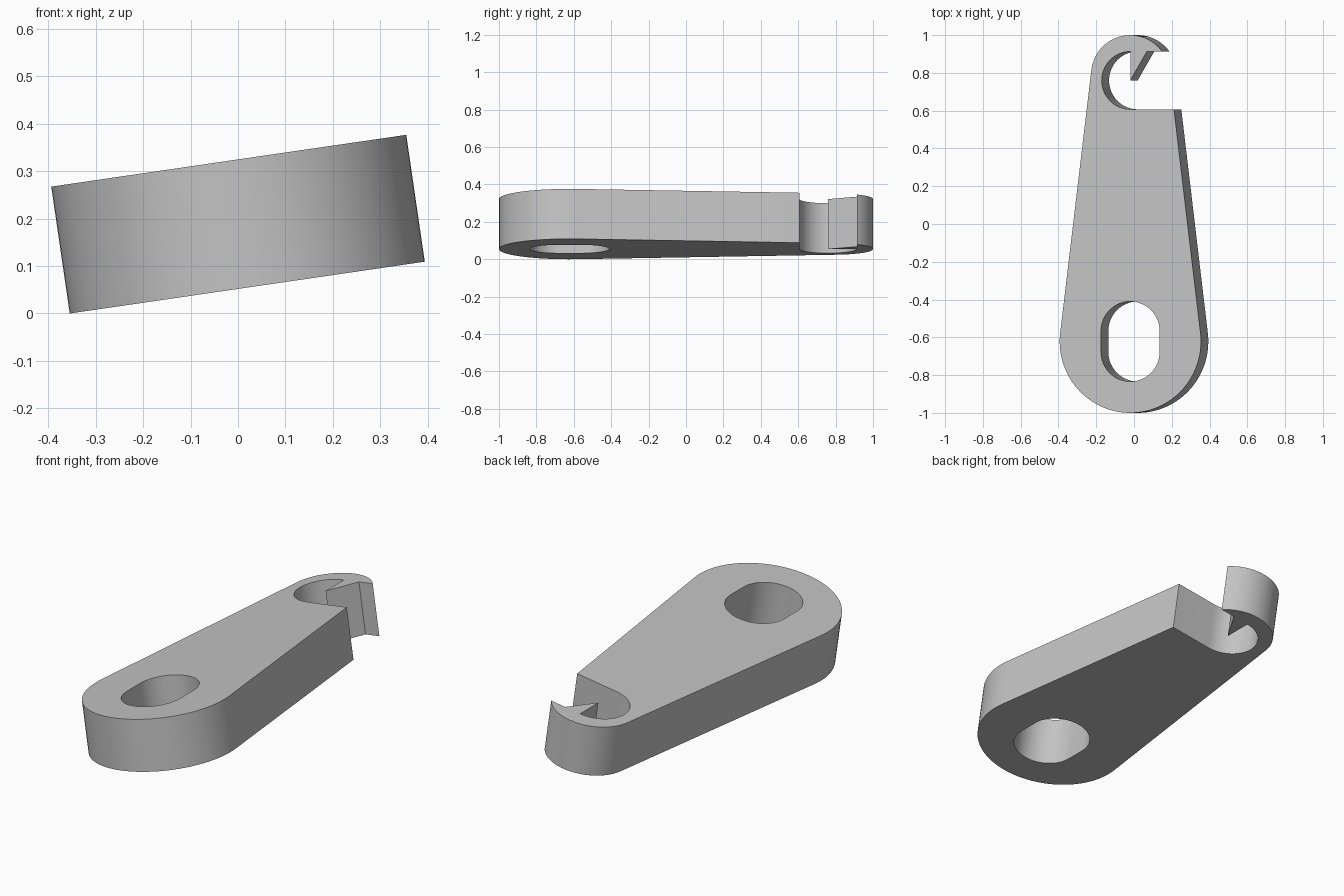
import bpy, bmesh
from math import sin, cos, tan, asin, pi, radians
from mathutils import Matrix

if "Cube" in bpy.data.objects:
    bpy.data.objects.remove(bpy.data.objects["Cube"], do_unlink=True)

THICK = 0.27
TILT = radians(8.3)
BIG_Y, BIG_R = -0.622, 0.378      # wide rounded end
TIP_Y, TIP_R = 0.79, 0.21         # narrow hooked end
EYE_Y, EYE_R = 0.76, 0.153        # round opening inside the hook
SLOT_R, SLOT_HALF = 0.157, 0.055  # long hole in the wide end


def arc(cy, r, start, end, steps):
    return [(r * cos(start + (end - start) * i / steps),
             cy + r * sin(start + (end - start) * i / steps)) for i in range(steps + 1)]


# Outline: wide end, straight tapered sides, hook and barb
lean = asin((BIG_R - TIP_R) / (TIP_Y - BIG_Y))
low, high = EYE_Y - EYE_R, EYE_Y + EYE_R
side_x = (TIP_R + (TIP_Y - low) * sin(lean)) / cos(lean)
outline = arc(BIG_Y, BIG_R, pi - lean, 2 * pi + lean, 48)
outline += [(side_x, low)]
outline += arc(EYE_Y, EYE_R, 1.5 * pi, 0.5 * pi, 32)
outline += [(0, EYE_Y), (EYE_R * tan(pi / 6), high)]
outline += arc(TIP_Y, TIP_R, asin((high - TIP_Y) / TIP_R), pi - lean, 32)

# Long hole
slot = arc(BIG_Y + SLOT_HALF, SLOT_R, 0, pi, 24)
slot += arc(BIG_Y - SLOT_HALF, SLOT_R, pi, 2 * pi, 24)

# Flat plate with the hole left open
bm = bmesh.new()
for loop in (outline, slot):
    verts = [bm.verts.new((x, y, 0)) for x, y in loop]
    for a, b in zip(verts, verts[1:] + verts[:1]):
        bm.edges.new((a, b))
bmesh.ops.triangle_fill(bm, use_beauty=True, edges=bm.edges[:], normal=(0, 0, 1))
bmesh.ops.recalc_face_normals(bm, faces=bm.faces[:])
mesh = bpy.data.meshes.new("hook_lever")
bm.to_mesh(mesh)
bm.free()

lever = bpy.data.objects.new("hook_lever", mesh)
bpy.context.collection.objects.link(lever)
bpy.ops.object.select_all(action='DESELECT')
lever.select_set(True)
bpy.context.view_layer.objects.active = lever

# Thickness, then the sideways tilt resting on its lower edge
solid = lever.modifiers.new("thickness", 'SOLIDIFY')
solid.thickness = THICK
solid.offset = 0
bpy.ops.object.modifier_apply(modifier=solid.name)
rest = BIG_R * sin(TILT) + THICK / 2 * cos(TILT)
mesh.transform(Matrix.Translation((0, 0, rest)) @ Matrix.Rotation(-TILT, 4, 'Y'))
bpy.ops.object.shade_smooth_by_angle(angle=radians(30))

# Plain grey
grey = bpy.data.materials.new("plain_grey")
grey.use_nodes = True
colour = (0.55, 0.55, 0.55, 1)
grey.diffuse_color = colour
grey.node_tree.nodes["Principled BSDF"].inputs["Base Color"].default_value = colour
mesh.materials.append(grey)
